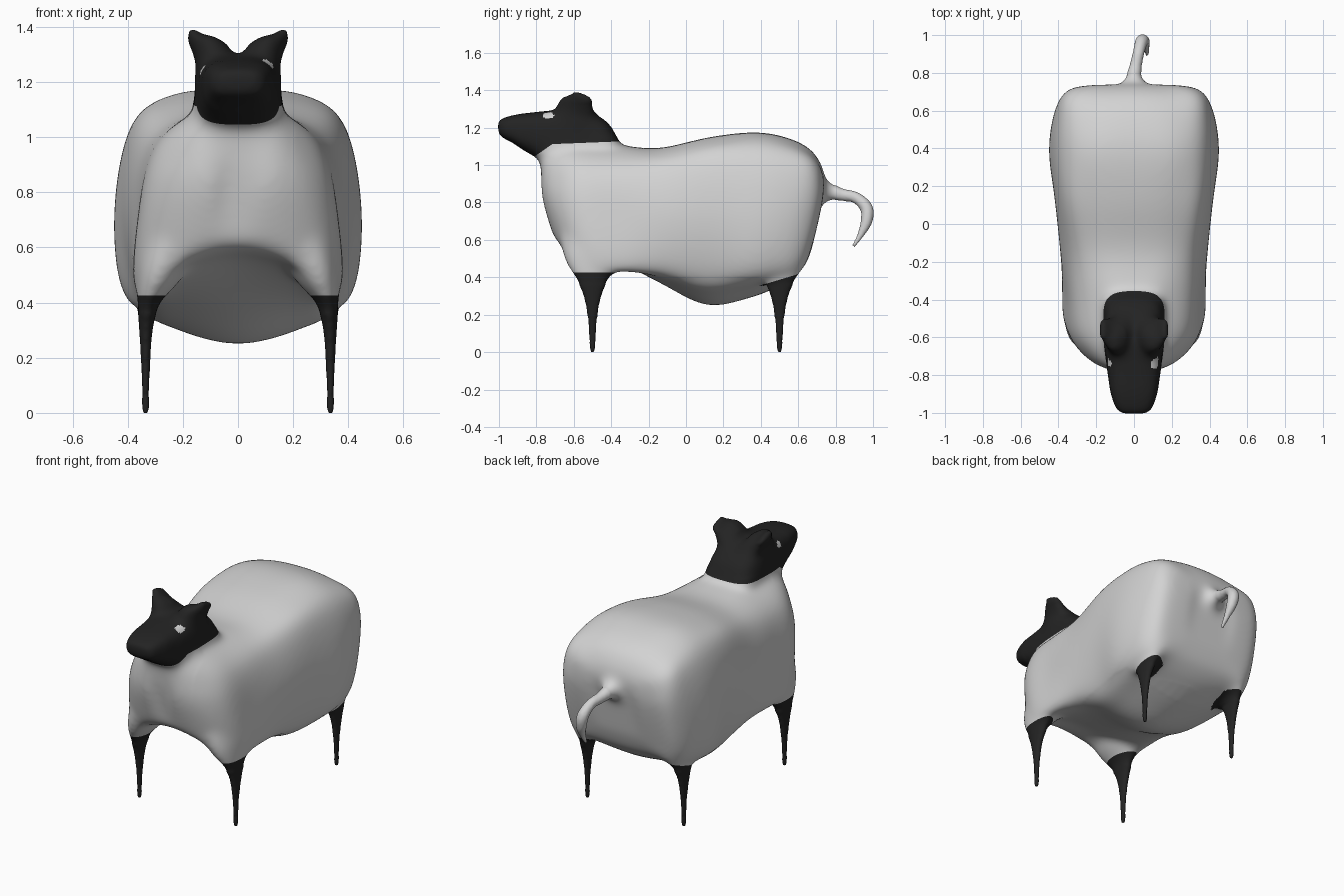
import bpy, bmesh, math
from mathutils import Vector

default = bpy.data.objects.get("Cube")
if default:
    bpy.data.objects.remove(default)


def material(name, value):
    m = bpy.data.materials.new(name)
    m.use_nodes = True
    color = (value, value, value, 1)
    m.diffuse_color = color
    m.node_tree.nodes["Principled BSDF"].inputs["Base Color"].default_value = color
    return m


def spline(points, n, closed=False):
    """Smooth curve passing through points of any dimension."""
    p = [Vector(q) for q in points]
    count = len(p)
    out = []
    for i in range(count if closed else count - 1):
        if closed:
            a, b, c, d = (p[(i + k) % count] for k in (-1, 0, 1, 2))
        else:
            a, b, c, d = (p[min(max(i + k, 0), count - 1)] for k in (-1, 0, 1, 2))
        for s in range(n):
            t = s / n
            out.append(b + (c - a) * (t / 2)
                       + (a * 2 - b * 5 + c * 4 - d) * (t * t / 2)
                       + (b * 3 - a - c * 3 + d) * (t ** 3 / 2))
    if not closed:
        out.append(p[-1])
    return out


def loft(bm, rings):
    """Skin a list of closed rings and cap both ends."""
    rows = [[bm.verts.new(co) for co in ring] for ring in rings]
    faces = [bm.faces.new(rows[0]), bm.faces.new(rows[-1])]
    for r, s in zip(rows, rows[1:]):
        for i in range(len(r)):
            j = (i + 1) % len(r)
            faces.append(bm.faces.new((r[i], r[j], s[j], s[i])))
    bmesh.ops.recalc_face_normals(bm, faces=faces)


def tube(bm, points, power=1.0, sides=32):
    """Loft along points of (x, y, z, side radius, other radius)."""
    path = spline(points, 6)
    rings = []
    for i, p in enumerate(path):
        c = Vector(p[:3])
        before, after = path[max(i - 1, 0)], path[min(i + 1, len(path) - 1)]
        t = (Vector(after[:3]) - Vector(before[:3])).normalized()
        u = (Vector((1, 0, 0)) - t * t.x).normalized()
        v = t.cross(u)
        ring = []
        for k in range(sides):
            a = 2 * math.pi * k / sides
            ca, sa = math.cos(a), math.sin(a)
            ring.append(c + u * p[3] * math.copysign(abs(ca) ** power, ca)
                        + v * p[4] * math.copysign(abs(sa) ** power, sa))
        rings.append(ring)
    loft(bm, rings)


def body_ring(s):
    """Cross-section of the trunk, drawn in more where it is lower."""
    y, top, w_top, w_sh, z_sh, w_mid, w_low, z_low, z_mid = s
    half = [(0, top), (w_top, top - .02), (w_sh, z_sh), (w_mid, .72), (w_low, z_low),
            (w_low * .6, z_low + (z_mid - z_low) * .65), (0, z_mid)]
    outline = half + [(-x, z) for x, z in half[-2:0:-1]]
    ring = []
    for x, z in spline(outline, 4, True):
        low = min(max((.85 - z) / .43, 0), 1)
        ring.append((x, y * (1 - (.19 if y < 0 else .14) * low ** 1.2), z))
    return ring


bm = bmesh.new()

# Trunk: y, top, top width, shoulder width and height, mid width, low width and height, underside
stations = [
    (-.78, 1.07, .03, .06, 1.0, .08, .08, .64, .62),
    (-.765, 1.1, .08, .14, 1.0, .18, .19, .56, .6),
    (-.7, 1.12, .12, .22, .98, .29, .31, .46, .58),
    (-.58, 1.12, .14, .29, .97, .355, .365, .43, .55),
    (-.38, 1.11, .15, .31, .97, .365, .37, .44, .46),
    (-.15, 1.09, .2, .33, .98, .39, .36, .44, .36),
    (.13, 1.15, .22, .37, 1.04, .42, .36, .4, .25),
    (.38, 1.175, .24, .39, 1.04, .45, .41, .42, .285),
    (.56, 1.14, .22, .38, 1.03, .435, .4, .43, .345),
    (.67, 1.08, .2, .36, 1.0, .395, .37, .44, .4),
    (.725, 1.0, .16, .29, .95, .33, .31, .48, .46),
    (.74, .95, .06, .14, .9, .16, .15, .57, .56)]
loft(bm, [body_ring(s) for s in spline(stations, 4)])

# Head
tube(bm, [(0, -1.005, 1.2, .05, .03), (0, -.985, 1.2, .092, .05), (0, -.9, 1.192, .123, .083),
          (0, -.8, 1.17, .141, .12), (0, -.65, 1.14, .155, .157), (0, -.54, 1.11, .16, .17),
          (0, -.46, 1.06, .165, .14), (0, -.42, 1.03, .15, .1)], .6)

# Ears and legs
for s in (-1, 1):
    tube(bm, [(s * .06, -.58, 1.18, .098, .14), (s * .088, -.59, 1.28, .077, .115),
              (s * .14, -.57, 1.335, .037, .085), (s * .173, -.555, 1.378, .016, .05)])
    for e in (-.5, .5):
        tube(bm, [(s * .335, e, 0, .008, .008), (s * .335, e, .02, .013, .014),
                  (s * .335, e, .2, .018, .03), (s * .334, e, .3, .025, .05),
                  (s * .33, e, .36, .033, .075), (s * .322, e, .42, .046, .115),
                  (s * .29, e, .5, .08, .155), (s * .25, e, .6, .1, .175)])

# Tail
tube(bm, [(0, .68, .86, .12, .12), (0, .735, .86, .075, .075), (0, .78, .855, .045, .045),
          (.01, .84, .84, .033, .033), (.025, .91, .825, .03, .03), (.04, .965, .77, .034, .034),
          (.053, .965, .7, .031, .031), (.064, .935, .63, .018, .018), (.07, .895, .565, .009, .009)])

mesh = bpy.data.meshes.new("animal_skin")
skin = bpy.data.objects.new("animal_skin", mesh)
bpy.context.collection.objects.link(skin)
bm.to_mesh(mesh)
bm.free()

# Fuse the parts into one skin
remesh = skin.modifiers.new("fuse", "REMESH")
remesh.mode = "VOXEL"
remesh.voxel_size = .011
bm = bmesh.new()
bm.from_object(skin, bpy.context.evaluated_depsgraph_get())
skin.modifiers.clear()


def relax(keep, times):
    verts = [v for v in bm.verts if keep(v.co)]
    for _ in range(times):
        bmesh.ops.smooth_vert(bm, verts=verts, factor=.5, use_axis_x=True,
                              use_axis_y=True, use_axis_z=True)


# Soften the joins, leaving the thin tips alone
relax(lambda c: c.z > .05 and c.y < .85, 4)
relax(lambda c: c.z > .36 and c.z < 1.2 and -.88 < c.y < .8, 36)
relax(lambda c: c.z < .4 and abs(c.y) < .4, 30)
relax(lambda c: 1.15 < c.z < 1.33 and -.85 < c.y < -.35, 25)
relax(lambda c: c.z > .5 and c.y < -.6 and abs(c.x) < .2, 12)


def cut(keep, point, normal):
    faces = [f for f in bm.faces if keep(f.calc_center_median())]
    geom = set(faces)
    for f in faces:
        geom.update(f.edges)
        geom.update(f.verts)
    bmesh.ops.bisect_plane(bm, geom=list(geom), plane_co=point, plane_no=normal)


def near_leg(c):
    return math.hypot((abs(c.x) - .335) / .1, (abs(c.y) - .5) / .15) < 1 and c.z < .5


# Clean colour borders: fore legs, hind legs, throat, nape
cut(lambda c: near_leg(c) and c.y < 0, (0, -.5, .425), (0, 0, 1))
cut(lambda c: near_leg(c) and c.y > 0, (0, .41, .36), (0, -.3, 1))
cut(lambda c: c.y < -.7 and c.z > 1, (0, -.79, 1.06), (0, -.7, 1))
cut(lambda c: c.y < -.3 and c.z > 1, (0, -.72, 1.112), (0, -.04, 1))


def is_dark(c):
    if c.z < .5:
        return near_leg(c) and c.z < (.425 if c.y < 0 else .36 + .3 * (c.y - .41))
    return c.y < -.34 and c.z > min(1.06 + .7 * (c.y + .79), 1.112 + .04 * (c.y + .72))


def is_eye(c):
    """The left eye sits a little higher and is longer than the right one."""
    z, length, height = (1.265, .03, .018) if c.x > 0 else (1.242, .02, .018)
    return abs(c.x) > .09 and math.hypot((c.y + .735) / length, (c.z - z) / height) < 1


for f in bm.faces:
    c = f.calc_center_median()
    f.smooth = True
    f.material_index = 2 if is_eye(c) else 1 if is_dark(c) else 0

bm.to_mesh(mesh)
bm.free()
for name, value in (("pale_wool", .65), ("dark_face_and_legs", .017), ("eye_white", .65)):
    mesh.materials.append(material(name, value))
